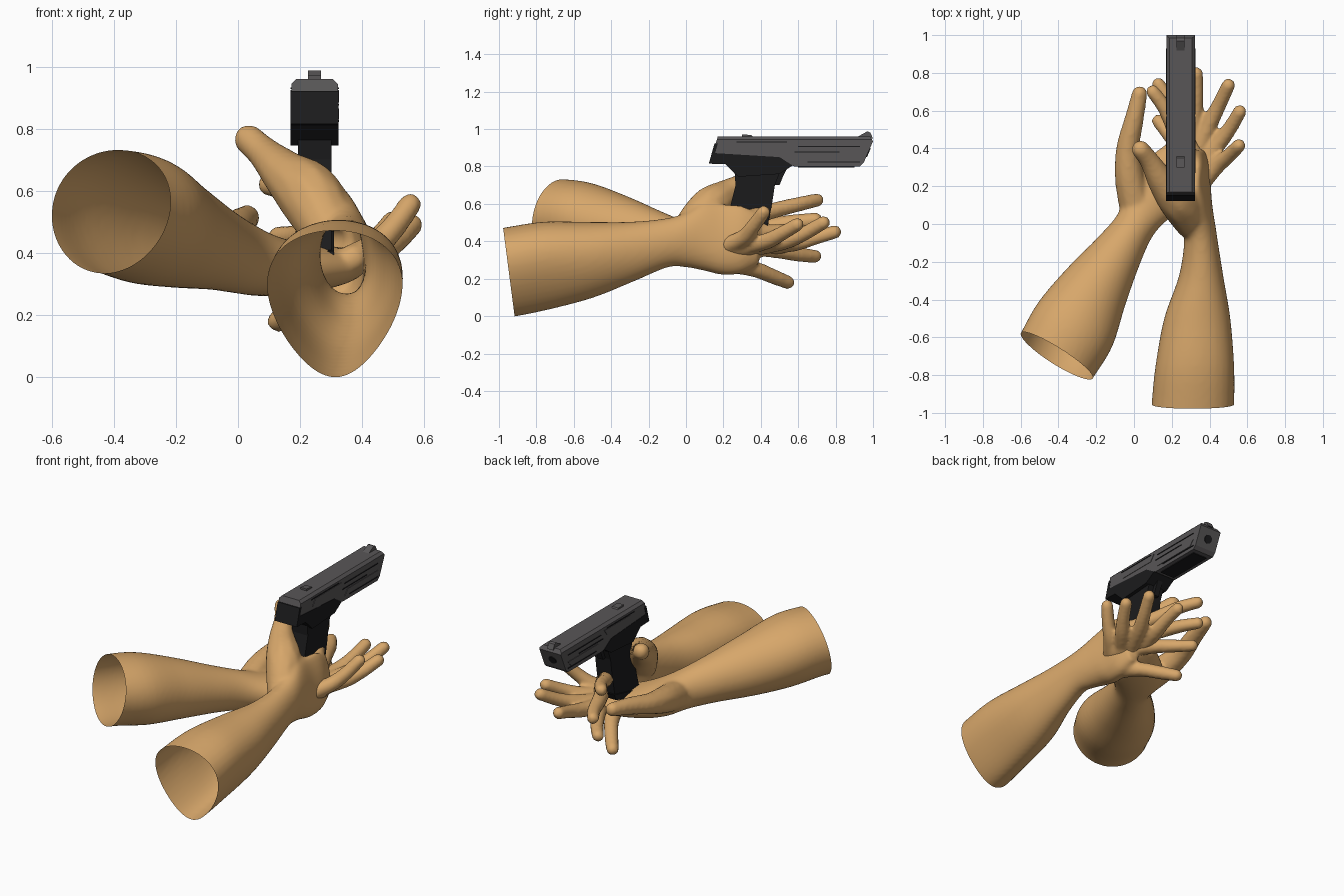
import bpy
import bmesh
import math
from mathutils import Vector, Matrix

if "Cube" in bpy.data.objects:
    bpy.data.objects.remove(bpy.data.objects["Cube"], do_unlink=True)


def make_material(name, color):
    mat = bpy.data.materials.new(name)
    mat.use_nodes = True
    mat.diffuse_color = (*color, 1)
    mat.node_tree.nodes["Principled BSDF"].inputs["Base Color"].default_value = (*color, 1)
    return mat


skin = make_material("tan skin", (0.68, 0.385, 0.145))
steel = make_material("dark grey steel", (0.098, 0.093, 0.095))
black = make_material("black polymer", (0.011, 0.011, 0.012))


def add_object(name, bm, mat):
    mesh = bpy.data.meshes.new(name)
    bm.to_mesh(mesh)
    bm.free()
    obj = bpy.data.objects.new(name, mesh)
    bpy.context.collection.objects.link(obj)
    mesh.materials.append(mat)
    return obj


def spline(points, steps):
    """Smooth curve through tuples of any length."""
    out = []
    last = len(points) - 1
    for i in range(last):
        quad = [points[max(0, min(last, i + k))] for k in (-1, 0, 1, 2)]
        for s in range(steps):
            t = s / steps
            out.append([0.5 * (2 * b + (c - a) * t + (2 * a - 5 * b + 4 * c - d) * t * t
                               + (3 * b - a - 3 * c + d) * t ** 3)
                        for a, b, c, d in zip(*quad)])
    return out + [list(points[-1])]


def loft(bm, sections, across, sides=40):
    """Closed tube of egg shapes: x, y, z, half width, half height, top-heaviness."""
    across = Vector(across).normalized()
    rings = []
    for x, y, z, w, h, egg in spline(sections, 5):
        ring = []
        for k in range(sides):
            a = math.tau * k / sides
            width = w * math.cos(a) * (1 + egg * math.sin(a))
            offset = across * width + Vector((0, 0, h * math.sin(a)))
            ring.append(bm.verts.new(Vector((x, y, z)) + offset))
        rings.append(ring)
    for lower, upper in zip(rings, rings[1:]):
        for k in range(sides):
            n = (k + 1) % sides
            bm.faces.new((lower[k], lower[n], upper[n], upper[k]))
    bm.faces.new(rings[0])
    bm.faces.new(rings[-1])
    bmesh.ops.recalc_face_normals(bm, faces=bm.faces)


def digit(bm, path):
    """Rounded finger along points with x, y, z, radius."""
    for x, y, z, r in spline(path, 9):
        bmesh.ops.create_icosphere(bm, subdivisions=2, radius=r,
                                   matrix=Matrix.Translation((x, y, z)))


def build_arm(name, sections, across, digits, cut_point, cut_normal):
    bm = bmesh.new()
    loft(bm, sections, across)
    for path in digits:
        digit(bm, path)
    obj = add_object(name, bm, skin)
    # Fuse palm, wrist and fingers into one soft skin
    fuse = obj.modifiers.new("fuse", "REMESH")
    fuse.mode = "VOXEL"
    fuse.voxel_size = 0.012
    soften = obj.modifiers.new("soften", "SMOOTH")
    soften.factor = 0.5
    soften.iterations = 7
    bpy.context.view_layer.update()
    graph = bpy.context.evaluated_depsgraph_get()
    fused = bpy.data.meshes.new_from_object(obj.evaluated_get(graph))
    obj.modifiers.clear()
    # Open the elbow end so the sleeve of skin is hollow
    bm = bmesh.new()
    bm.from_mesh(fused)
    bmesh.ops.bisect_plane(bm, geom=bm.verts[:] + bm.edges[:] + bm.faces[:],
                           plane_co=cut_point, plane_no=cut_normal, clear_outer=True)
    for face in bm.faces:
        face.smooth = True
    bm.to_mesh(fused)
    bm.free()
    obj.data = fused


# Right arm: upright hand behind the grip, thumb up, fingers fanned forward
right_sections = [
    (.305, -1.06, .225, .21, .23, .3), (.312, -.95, .235, .21, .242, .3),
    (.322, -.75, .268, .2, .237, .3), (.335, -.5, .3, .172, .203, .2),
    (.355, -.28, .345, .118, .16, .1), (.355, -.1, .392, .09, .132, 0),
    (.34, 0, .408, .09, .147, 0), (.325, .1, .425, .088, .183, -.2),
    (.328, .2, .41, .075, .19, -.35), (.335, .3, .41, .065, .18, -.3),
    (.33, .39, .41, .045, .135, -.2)]
right_digits = [
    [(.3, .01, .46, .09), (.235, .12, .58, .107), (.152, .22, .655, .078),
     (.085, .33, .72, .055), (.035, .395, .765, .05)],
    [(.32, .32, .52, .048), (.23, .47, .565, .045), (.165, .61, .6, .041), (.1, .7, .62, .038)],
    [(.325, .35, .44, .048), (.24, .52, .45, .045), (.185, .65, .45, .041), (.13, .74, .45, .037)],
    [(.325, .35, .37, .048), (.26, .5, .35, .045), (.2, .6, .33, .041), (.13, .69, .32, .037)],
    [(.32, .24, .28, .052), (.26, .37, .25, .045), (.19, .47, .21, .042), (.13, .545, .18, .038)]]
build_arm("right_arm", right_sections, (1, 0, 0), right_digits,
          (.3, -.945, .22), (0, -1, -.13))

# Left arm: open hand under the grip, palm up
left_sections = [
    (-.49, -.84, .535, .22, .2, .05), (-.41, -.7, .532, .225, .202, .05),
    (-.31, -.53, .507, .228, .208, .05), (-.2, -.33, .465, .182, .178, 0),
    (-.08, -.14, .42, .132, .14, 0), (.01, 0, .385, .11, .118, 0),
    (.08, .12, .36, .145, .1, 0), (.17, .22, .35, .165, .085, 0),
    (.27, .32, .355, .155, .068, 0), (.32, .39, .365, .12, .05, 0)]
left_digits = [
    [(.01, .09, .38, .09), (-.025, .25, .42, .08), (-.032, .4, .455, .064),
     (0, .55, .49, .053), (.03, .69, .513, .043)],
    [(.37, .23, .38, .05), (.44, .31, .42, .046), (.5, .36, .48, .041), (.555, .415, .555, .038)],
    [(.36, .32, .37, .048), (.45, .43, .4, .046), (.51, .51, .44, .041), (.56, .595, .49, .038)],
    [(.34, .39, .37, .048), (.4, .53, .4, .046), (.45, .63, .44, .041), (.5, .735, .5, .038)],
    [(.29, .43, .37, .048), (.32, .58, .39, .046), (.33, .69, .42, .041), (.33, .795, .45, .038)]]
build_arm("left_arm", left_sections, (.857, -.515, 0), left_digits,
          (-.41, -.7, .53), (-.534, -.845, .22))

GUN_X = .247


def plate(name, profile, half, mat, bevel=0.0, x=GUN_X):
    """Side profile of y, z points extruded across x."""
    bm = bmesh.new()
    base = bm.faces.new([bm.verts.new((x - half, y, z)) for y, z in profile])
    extruded = bmesh.ops.extrude_face_region(bm, geom=[base])
    moved = [v for v in extruded["geom"] if isinstance(v, bmesh.types.BMVert)]
    bmesh.ops.translate(bm, verts=moved, vec=(half * 2, 0, 0))
    bmesh.ops.recalc_face_normals(bm, faces=bm.faces)
    if bevel:
        # Chamfer only the long upper corners
        top = max(v.co.z for v in bm.verts)
        edges = [e for e in bm.edges if all(v.co.z > top - .001 for v in e.verts)
                 and abs(e.verts[0].co.x - e.verts[1].co.x) < .001]
        bmesh.ops.bevel(bm, geom=edges, offset=bevel, segments=1, affect="EDGES")
    return add_object(name, bm, mat)


def strip(y0, y1, z0, z1, slant=0.0):
    return [(y0, z0), (y1, z0), (y1 + slant, z1), (y0 + slant, z1)]


# Slide and frame
plate("slide", [(.17, .96), (.985, .96), (1, .935), (.95, .82), (.93, .8), (.58, .8),
                (.5, .84), (.3, .85), (.142, .87)], .075, steel, .016)
plate("frame", [(.13, .815), (.145, .872), (.34, .86), (.5, .85),
                (.57, .805), (.5, .76), (.28, .745), (.21, .812)], .077, black)
plate("rear_cap", strip(.122, .14, .815, .922, .03), .077, black)
plate("underside_rail", strip(.6, .9, .795, .803), .05, black)

# Sights
plate("rear_sight", [(.3, .955), (.36, .955), (.35, .968), (.3, .972)], .021, steel)
plate("front_sight", [(.91, .955), (1, .95), (.985, .982), (.97, .988)], .021, steel)

# Panels and grooves on both sides of the slide
for side, label in ((-1, "left"), (1, "right")):
    face = GUN_X + side * .075
    plate(label + "_rear_panel", strip(.28, .54, .885, .925, .03), .003, steel, x=face)
    plate(label + "_front_panel", strip(.6, .9, .83, .865, .03), .003, steel, x=face)
    for n, (y0, y1, z) in enumerate([(.27, .54, .928), (.6, .93, .905), (.58, .82, .875),
                                     (.65, .93, .822)]):
        plate(f"{label}_groove_{n}", strip(y0, y1, z, z + .005), .0035, black, x=face)

# Muzzle opening on the slanted front face
bm = bmesh.new()
normal = Vector((0, .92, -.39))
spin = normal.to_track_quat("Z", "Y").to_matrix().to_4x4()
bmesh.ops.create_cone(bm, cap_ends=True, segments=20, radius1=.026, radius2=.026, depth=.008,
                      matrix=Matrix.Translation((GUN_X, .974, .875)) @ spin)
add_object("muzzle_opening", bm, black)

# Grip, magazine base and trigger
plate("grip", [(.26, .77), (.51, .79), (.475, .7), (.46, .6), (.43, .45), (.18, .39),
               (.24, .6), (.265, .7)], .054, black)
plate("magazine_base", [(.16, .36), (.43, .43), (.45, .47), (.17, .405)], .062, black)
plate("trigger", [(.49, .77), (.55, .81), (.52, .75), (.5, .7), (.475, .7)], .018, black)
